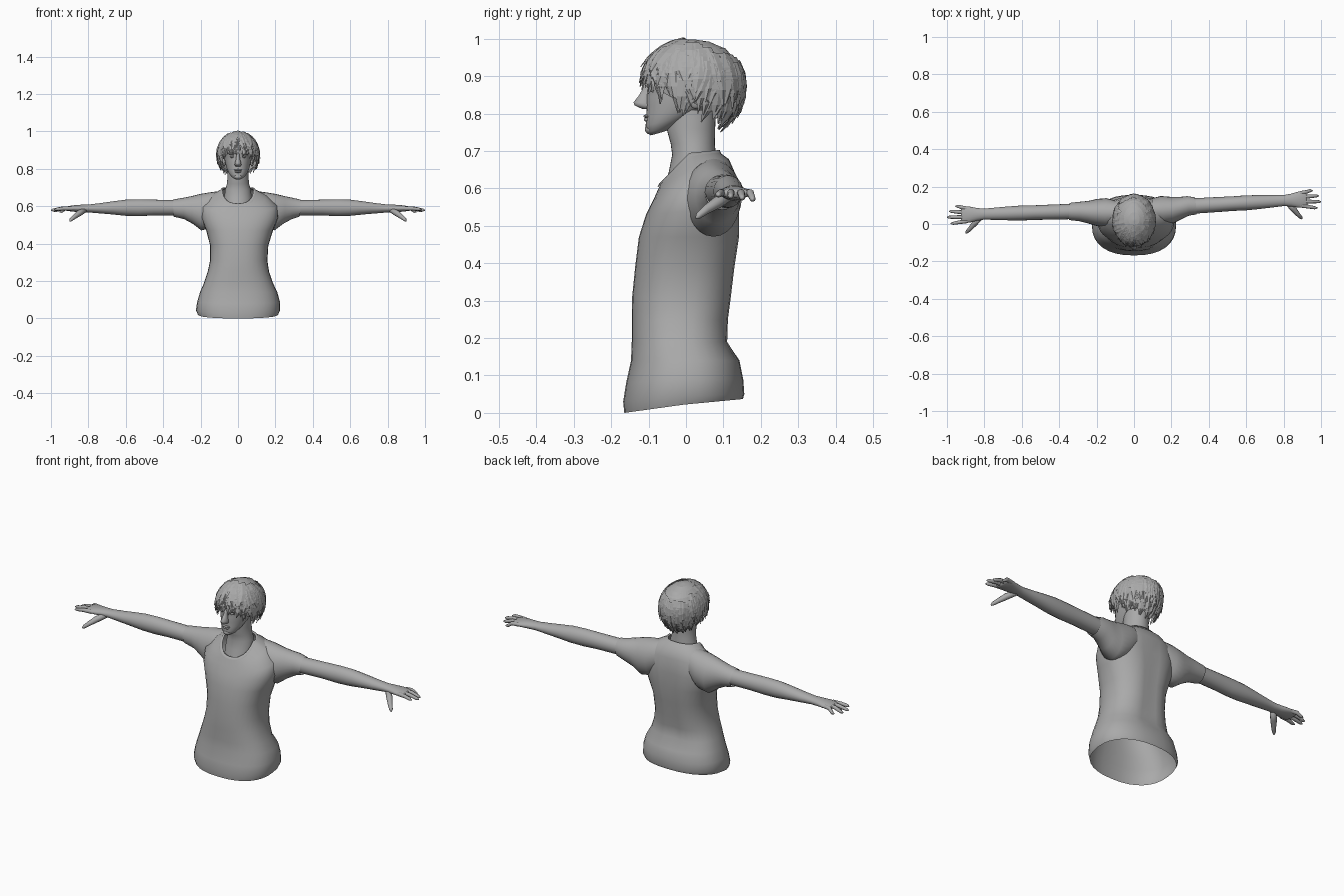
import bpy, bmesh, math, random
from mathutils import Vector

random.seed(4)
TAU = math.tau
grey = bpy.data.materials.new("plain grey")
grey.diffuse_color = (0.4, 0.4, 0.4, 1)


def finish(name, bm, smooth=True):
    bmesh.ops.recalc_face_normals(bm, faces=bm.faces[:])
    for f in bm.faces:
        f.smooth = smooth
    me = bpy.data.meshes.new(name)
    bm.to_mesh(me)
    bm.free()
    me.materials.append(grey)
    ob = bpy.data.objects.new(name, me)
    bpy.context.collection.objects.link(ob)
    return ob


def loft(name, rings, cap_start=False, cap_end=False, smooth=True):
    bm = bmesh.new()
    rows = [[bm.verts.new(p) for p in r] for r in rings]
    n = len(rows[0])
    for a, b in zip(rows, rows[1:]):
        for i in range(n):
            j = (i + 1) % n
            bm.faces.new((a[i], a[j], b[j], b[i]))
    if cap_start:
        bm.faces.new(rows[0])
    if cap_end:
        bm.faces.new(rows[-1])
    return finish(name, bm, smooth)


def ring(zf, zs, zb, x0, x1, yf, yb, power=2.0, n=32):
    """Level loop whose height differs at front, sides and back."""
    pts = []
    for i in range(n):
        c, s = math.cos(TAU * i / n), math.sin(TAU * i / n)
        sx = math.copysign(abs(c) ** (2 / power), c)
        sy = math.copysign(abs(s) ** (2 / power), s)
        z = zs + ((zf - zs) * -sy if sy < 0 else (zb - zs) * sy)
        pts.append(((x0 + x1) / 2 + sx * (x1 - x0) / 2,
                    (yf + yb) / 2 + sy * (yb - yf) / 2, z))
    return pts


def tube(name, path, cap_start=False, cap_end=False, n=16):
    """Path rows are x, y, z, width radius, height radius."""
    q = (Vector(path[-1][:3]) - Vector(path[0][:3])).to_track_quat('Z', 'Y')
    rings = [[Vector(p[:3]) + q @ Vector((p[3] * math.cos(TAU * i / n),
                                          p[4] * math.sin(TAU * i / n), 0))
              for i in range(n)] for p in path]
    return loft(name, rings, cap_start, cap_end)


def blob(name, loc, size):
    bm = bmesh.new()
    bmesh.ops.create_uvsphere(bm, u_segments=16, v_segments=10, radius=1)
    bmesh.ops.scale(bm, vec=size, verts=bm.verts)
    bmesh.ops.translate(bm, vec=loc, verts=bm.verts)
    return finish(name, bm)


# shirt body, open at hem and neck
body = [(0.0, .022, .037, -.215, .215, -.165, .152),
        (.03, .045, .05, -.225, .225, -.168, .156),
        (.08, .09, .09, -.218, .224, -.16, .153),
        (.14, .14, .14, -.203, .21, -.147, .143),
        (.19, .19, .19, -.182, .187, -.145, .115),
        (.25, .25, .25, -.162, .166, -.145, .118),
        (.31, .31, .31, -.149, .157, -.144, .126),
        (.39, .39, .39, -.149, .162, -.136, .135),
        (.47, .47, .47, -.17, .187, -.126, .146),
        (.53, .54, .55, -.195, .215, -.107, .145),
        (.57, .61, .63, -.192, .21, -.087, .136),
        (.597, .658, .678, -.14, .148, -.075, .115),
        (.615, .69, .70, -.088, .088, -.066, .085)]
shirt = loft("shirt_body", [ring(*r, 2.35) for r in body])
for v in shirt.data.vertices:          # groove along the spine
    if v.co.y > .05 and .15 < v.co.z < .6:
        v.co.y -= .012 * math.exp(-(v.co.x / .04) ** 2)

# collar band
loft("collar", [ring(.602, .679, .689, -.098, .098, -.077, .096, 2.3),
                ring(.613, .695, .703, -.09, .09, -.072, .09, 2.3),
                ring(.613, .689, .697, -.082, .082, -.062, .081, 2.3)])

# sleeves
for name, s, y0, y1, tip in (("left_sleeve", -1, .06, .067, .345),
                             ("right_sleeve", 1, .072, .097, .33)):
    tube(name, [(s * .10, y0, .60, .065, .08),
                (s * .15, y0, .578, .078, .096),
                (s * .20, y0 + .002, .568, .072, .097),
                (s * .245, (y0 + y1) / 2, .58, .06, .074),
                (s * .29, y1, .588, .052, .057),
                (s * tip, y1, .59, .046, .046)], n=24)

# arms and hands: distance along, height, width radius, height radius
arm = [(.27, .592, .042, .042), (.34, .592, .041, .041), (.45, .593, .040, .042),
       (.53, .592, .039, .045), (.60, .592, .040, .043), (.67, .591, .037, .035),
       (.74, .589, .033, .027), (.80, .588, .029, .021), (.84, .588, .034, .020),
       (.88, .588, .043, .017), (.915, .587, .045, .012), (.925, .587, .042, .008)]
for side, s, y0, slope in (("left", -1, .067, -.03), ("right", 1, .097, .06)):
    def along(x):
        return y0 + slope * (x - .33)
    tube(side + "_arm", [(s * x, along(x), z, w, h) for x, z, w, h in arm],
         cap_end=True, n=20)
    for i, (base, spread, tip) in enumerate(((-.034, -.046, .98), (-.012, -.013, 1.0),
                                             (.012, .018, .988), (.033, .046, .955))):
        c = along(.92)
        z1 = .582 - .004 * i
        tube(f"{side}_finger_{i + 1}",
             [(s * .89, c + base, .588, .0105, .011),
              (s * (.89 + tip) / 2, c + (base + spread) / 2, .588, .010, .010),
              (s * (tip - .012), c + spread, z1 + .002, .008, .008),
              (s * tip, c + spread, z1, .003, .003)], cap_end=True, n=10)
    c = along(.85)
    tube(side + "_thumb", [(s * .815, c - .01, .582, .014, .014),
                           (s * .85, c - .045, .562, .016, .016),
                           (s * .875, c - .075, .543, .012, .012),
                           (s * .893, c - .094, .528, .009, .009),
                           (s * .899, c - .101, .521, .003, .003)],
         True, True, n=10)

# neck and head
loft("neck", [ring(z, z, z, -w, w, yf, yb) for z, w, yf, yb in
              ((.60, .075, -.058, .08), (.645, .074, -.046, .082), (.69, .068, -.037, .08),
               (.72, .059, -.041, .077), (.76, .056, -.052, .078), (.81, .055, -.05, .08))])
skull = [(.742, .748, .755, .018, -.094, -.05), (.750, .76, .775, .036, -.104, -.015),
         (.768, .782, .80, .051, -.108, .03), (.79, .805, .825, .061, -.106, .07),
         (.82, .83, .84, .068, -.106, .10), (.845, .85, .855, .072, -.106, .12),
         (.868, .868, .868, .074, -.103, .13), (.888, .888, .888, .076, -.111, .135),
         (.94, .94, .94, .074, -.10, .135), (.975, .975, .975, .055, -.07, .105),
         (.99, .99, .99, .02, -.02, .05)]
loft("head", [ring(zf, zs, zb, -w, w, yf, yb, 2.15)
              for zf, zs, zb, w, yf, yb in skull], True, True)

# facial features
loft("nose", [ring(z, z, z, -w, w, yf, -.085, 2, 14) for z, w, yf in
              ((.885, .009, -.110), (.868, .009, -.115), (.848, .012, -.127),
               (.830, .017, -.141), (.822, .018, -.138), (.813, .014, -.118))], True, True)
blob("upper_lip", (0, -.103, .793), (.023, .011, .005))
blob("lower_lip", (0, -.102, .784), (.019, .011, .006))
blob("chin", (0, -.094, .758), (.022, .016, .014))
for side, s in (("left", -1), ("right", 1)):
    blob(side + "_eye", (s * .03, -.09, .864), (.014, .010, .006))
    blob(side + "_brow", (s * .032, -.095, .882), (.024, .012, .006))
    blob(side + "_ear", (s * .075, .025, .843), (.010, .018, .03))


# hair: a cap plus layered flat locks that run down from the crown
def scalp(a, p, s=1.0):
    rz = .118 if p < math.pi / 2 else .145
    return (s * .112 * math.sin(p) * math.cos(a),
            .02 + s * .138 * math.sin(p) * math.sin(a),
            .885 + s * rz * math.cos(p))


def hairline(a):
    s = math.sin(a)
    return 2.08 - .55 * s * s if s < 0 else 2.08 + .42 * s


N = 36
loft("hair_cap", [[scalp(TAU * i / N, .03 + k / 8 * (hairline(TAU * i / N) - .12), .96)
                   for i in range(N)] for k in range(9)], cap_start=True, smooth=False)

bm = bmesh.new()
for k in range(210):
    a = TAU * (k * .618 % 1)
    end = hairline(a) + random.uniform(-.45, .14)
    start = max(.05, end - random.uniform(.7, 1.2))
    width = random.uniform(.010, .019)
    swirl = random.uniform(-.28, .28)
    lift = random.uniform(.98, 1.01)
    flick = random.uniform(.01, .07)
    prev = None
    for j in range(5):
        t = j / 4
        p = start + (end - start) * t
        half = width * (1, 1.1, 1, .7, .08)[j] / (.12 * max(.25, math.sin(p)))
        am = a + swirl * t * t
        s = lift + flick * t * t
        row = [bm.verts.new(scalp(am + half * o, p, s + (.02 if o == 0 else 0)))
               for o in (-1, 0, 1)]
        if prev:
            for i in (0, 1):
                bm.faces.new((prev[i], prev[i + 1], row[i + 1], row[i]))
        prev = row
finish("hair_locks", bm, smooth=False)
